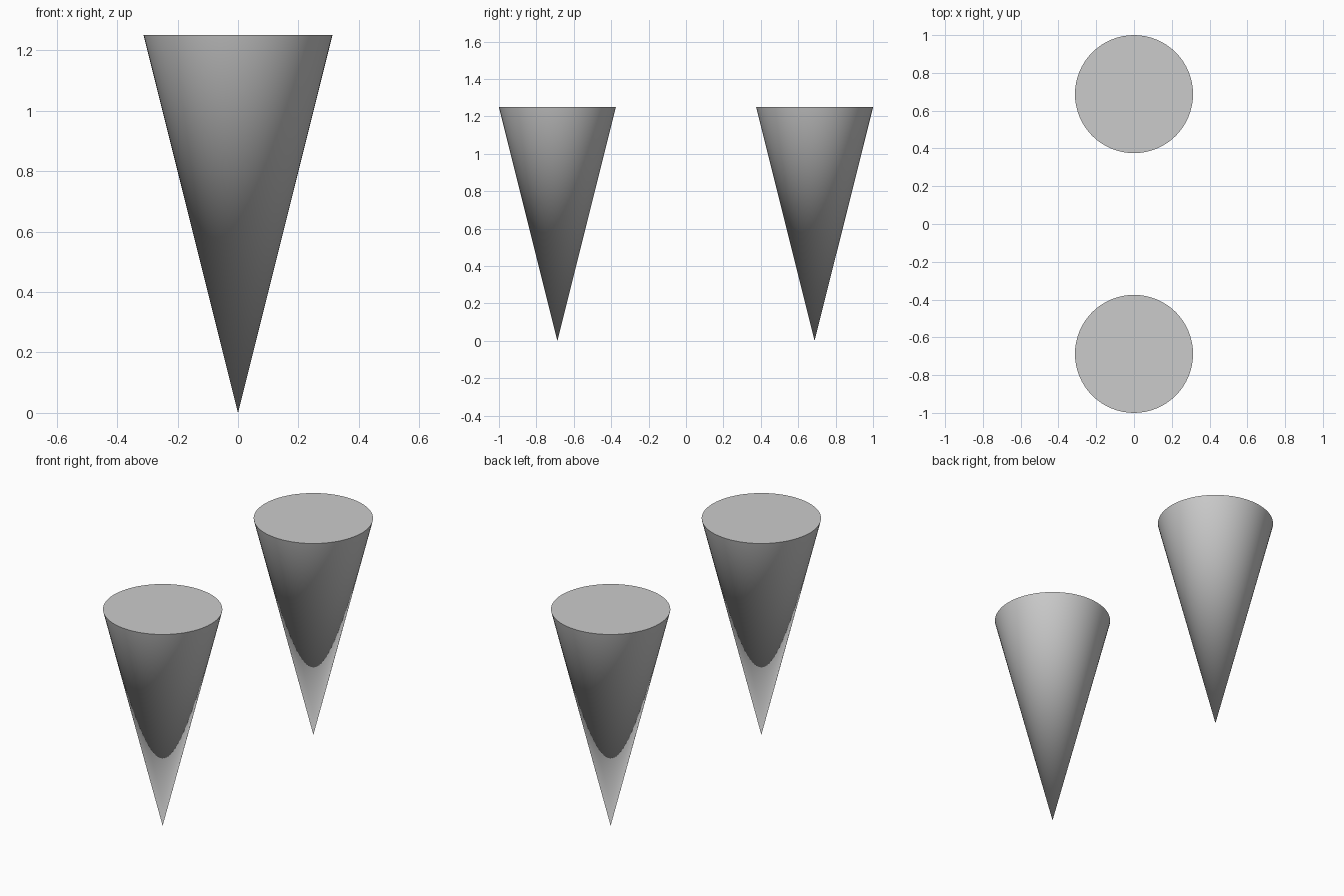
import bpy
import math

if "Cube" in bpy.data.objects:
    bpy.data.objects.remove(bpy.data.objects["Cube"])

HEIGHT = 1.25
RADIUS = 0.3125
OFFSET = 1.0 - RADIUS


def add_cone(name, y):
    # Closed cone standing on its tip, flat cap on top
    bpy.ops.mesh.primitive_cone_add(
        vertices=64, radius1=0.0, radius2=RADIUS, depth=HEIGHT,
        location=(0, y, HEIGHT / 2))
    cone = bpy.context.object
    cone.name = name
    bpy.ops.object.shade_smooth_by_angle(angle=math.radians(30))
    return cone


# Matching pair, front and back
for name, side in (("front_cone", -1), ("back_cone", 1)):
    add_cone(name, side * OFFSET)
